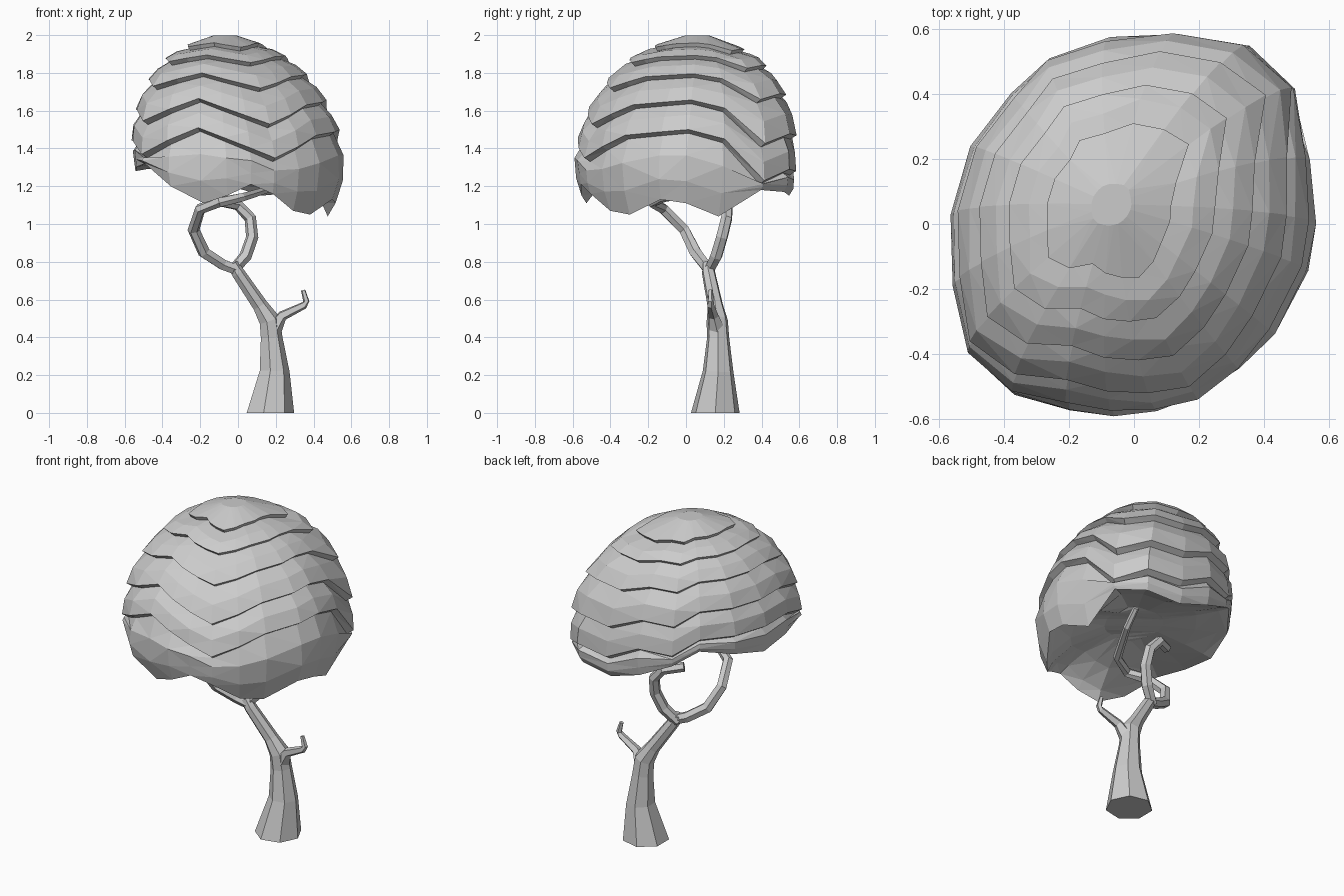
import bpy, bmesh, math, random
from mathutils import Vector

random.seed(4)
old = bpy.data.objects.get("Cube")
if old:
    bpy.data.objects.remove(old, do_unlink=True)

GREY = (0.6, 0.6, 0.6, 1)
mat = bpy.data.materials.new("plain_grey")
mat.use_nodes = True
mat.diffuse_color = GREY
mat.node_tree.nodes["Principled BSDF"].inputs["Base Color"].default_value = GREY


def finish(bm, name):
    bmesh.ops.recalc_face_normals(bm, faces=bm.faces)
    mesh = bpy.data.meshes.new(name)
    bm.to_mesh(mesh)
    bm.free()
    mesh.materials.append(mat)
    bpy.context.collection.objects.link(bpy.data.objects.new(name, mesh))


def bridge(bm, a, b):
    n = len(a)
    for i in range(n):
        j = (i + 1) % n
        bm.faces.new((a[i], a[j], b[j], b[i]))


# Tapered, faceted tube through (x, y, z, radius) points
def tube(name, path, sides):
    bm = bmesh.new()
    pts = [Vector(p[:3]) for p in path]
    side = Vector((1, 0, 0))
    rings = []
    for k, p in enumerate(pts):
        t = (pts[min(k + 1, len(pts) - 1)] - pts[max(k - 1, 0)]).normalized()
        if p.z == 0:
            t = Vector((0, 0, 1))
        side = (side - t * side.dot(t)).normalized()
        up = t.cross(side)
        ring = []
        for i in range(sides):
            a = math.tau * i / sides
            ring.append(bm.verts.new(p + (side * math.cos(a) + up * math.sin(a)) * path[k][3]))
        rings.append(ring)
    for a, b in zip(rings, rings[1:]):
        bridge(bm, a, b)
    bm.faces.new(rings[0])
    bm.faces.new(rings[-1])
    finish(bm, name)


tube("trunk", [(.165, .155, 0, .132), (.19, .17, .22, .083), (.175, .17, .4, .06),
               (.165, .165, .49, .058), (.115, .155, .57, .042), (.0, .12, .74, .036),
               (-.03, .115, .79, .03)], 7)
tube("twig", [(.18, .165, .43, .05), (.235, .145, .515, .028), (.35, .13, .57, .02),
              (.362, .13, .59, .017), (.345, .13, .65, .012)], 5)
tube("front_branch", [(0, .12, .755, .03), (-.08, .1, .785, .032), (-.18, .05, .85, .034),
                      (-.235, -.01, .97, .032), (-.2, -.12, 1.08, .03), (-.1, -.18, 1.115, .028),
                      (.02, -.12, 1.14, .025), (.15, .12, 1.18, .02), (.17, .22, 1.25, .018)], 6)
tube("back_branch", [(-.03, .12, .75, .03), (.04, .16, .83, .034), (.075, .19, .93, .033),
                     (.065, .215, 1.03, .032), (0, .22, 1.1, .03), (-.1, .16, 1.12, .028)], 6)

# Crown: one skin of overlapping ruffled tiers with a hollow underside.
# Each table holds (degrees around the crown, value) knots.
ANGLES = [0, 20, 40, 57, 77, 97, 117, 133, 155, 178, 200, 218, 235, 251, 264, 277, 290,
          306, 322, 345]
OUTLINE = [(0, .56), (22, .575), (38, .635), (50, .67), (67, .61), (90, .57), (112, .57),
           (135, .535), (157, .545), (180, .555), (202, .585), (225, .66), (247, .61),
           (270, .58), (290, .565), (315, .545), (337, .55)]
RUFFLE = [(0, .09), (20, .04), (40, -.18), (57, -.12), (77, -.13), (97, -.03), (117, -.05),
          (133, .04), (200, .03), (218, -.04), (251, .1), (290, -.06), (322, .06)]
HEM = [(0, 1.11), (20, 1.04), (32, 1.09), (40, 1.18), (57, 1.17), (77, 1.15), (97, 1.21),
       (117, 1.29), (133, 1.37), (178, 1.28), (218, 1.32), (235, 1.2), (251, 1.11),
       (264, 1.15), (277, 1.21), (290, 1.16), (306, 1.07), (322, 1.05), (345, 1.13)]
DOME = [(1, .87), (1.2, .99), (1.35, 1), (1.5, .975), (1.65, .89), (1.78, .75),
        (1.88, .58), (1.95, .36), (2, .1)]
TIERS = [(1.945, .15), (1.87, .25), (1.75, .5), (1.58, .85), (1.41, 1)]


def lerp_table(table, x):
    for (x0, y0), (x1, y1) in zip(table, table[1:]):
        if x <= x1:
            return y0 + (y1 - y0) * (x - x0) / (x1 - x0)
    return table[-1][1]


def around(table):
    loop = table + [(360, table[0][1])]
    return [lerp_table(loop, a) for a in ANGLES]


outline, ruffle, hem = around(OUTLINE), around(RUFFLE), around(HEM)


def crown_ring(bm, heights, swell, drop=0.0, jitter=0.0):
    ring = []
    for angle, reach, z in zip(ANGLES, outline, heights):
        a = math.radians(angle)
        r = reach * lerp_table(DOME, z) * swell * (1 + random.uniform(-jitter, jitter))
        lean = min(max((z - 1.35) / .65, 0), 1)
        ring.append(bm.verts.new((r * math.cos(a) - .07 * lean,
                                  r * math.sin(a) + .06 * lean, z - drop)))
    return ring


def blend(a, b, t):
    return [p + (q - p) * t for p, q in zip(a, b)]


bm = bmesh.new()
edges = [[base + amp * w for w in ruffle] for base, amp in TIERS]
rings = [crown_ring(bm, [1.998] * len(ANGLES), 1)]
for edge, below in zip(edges, edges[1:] + [hem]):
    rings.append(crown_ring(bm, edge, 1.015))
    rings.append(crown_ring(bm, edge, .955, .02))
    for t in ((.35, .7) if below is hem else (.5,)):
        rings.append(crown_ring(bm, blend(edge, below, t), 1, 0, .01))
rings.append(crown_ring(bm, hem, .985))
# Shallow hollow underside
for t, swell in ((.25, .88), (.6, .65), (.9, .3)):
    rings.append(crown_ring(bm, blend(hem, [1.32] * len(ANGLES), t), swell))
for a, b in zip(rings, rings[1:]):
    bridge(bm, a, b)
bm.faces.new(rings[0])
bm.faces.new(rings[-1])
bmesh.ops.triangulate(bm, faces=bm.faces)
finish(bm, "crown")
